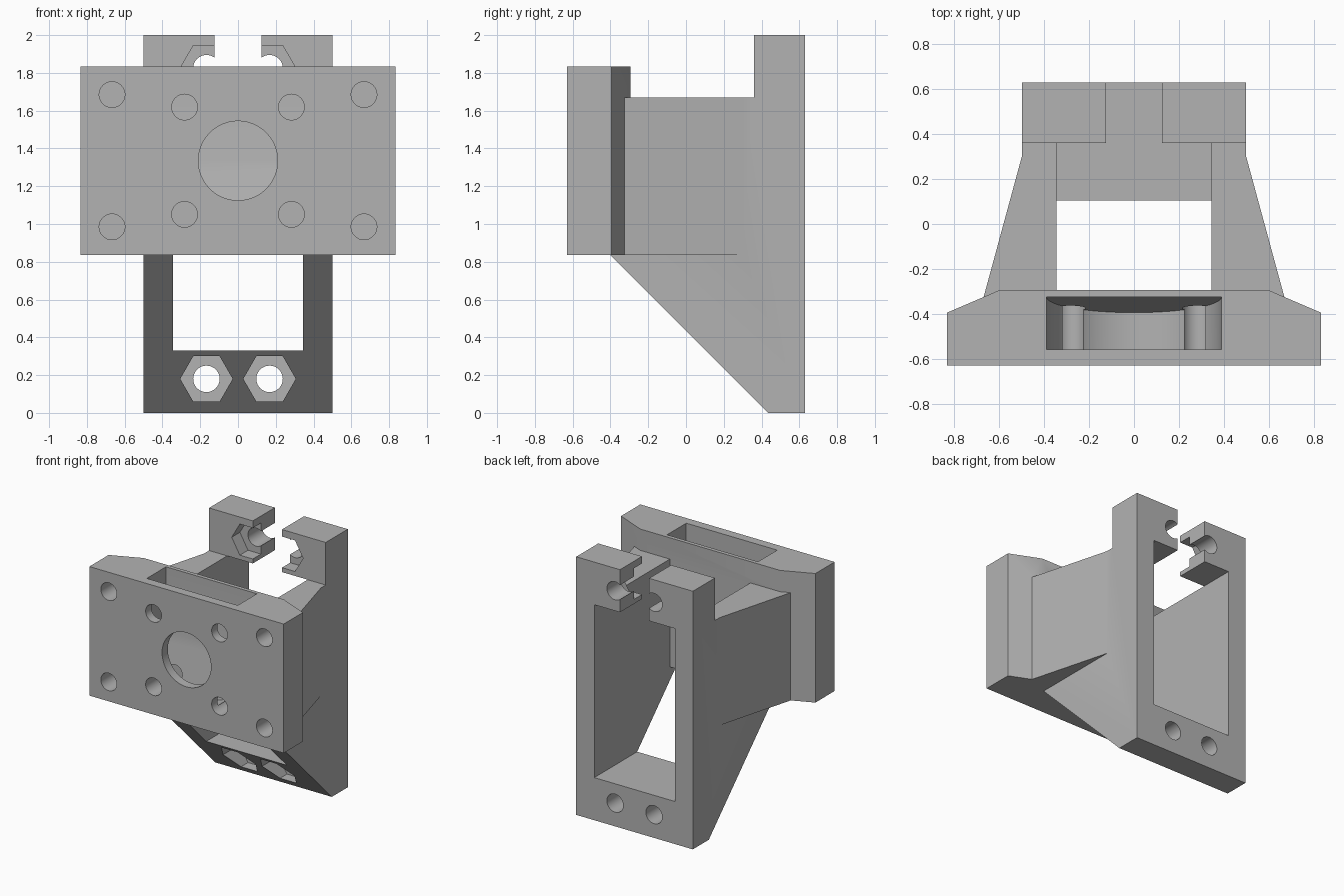
import bpy, bmesh, math

cube = bpy.data.objects.get("Cube")
if cube:
    bpy.data.objects.remove(cube, do_unlink=True)

grey = bpy.data.materials.new("plain grey")
grey.use_nodes = True
grey.diffuse_color = (0.45, 0.45, 0.45, 1)
grey.node_tree.nodes["Principled BSDF"].inputs["Base Color"].default_value = (0.45, 0.45, 0.45, 1)


def prism(name, outline, axis, lo, hi):
    """Extrude a 2D outline along axis 0, 1 or 2."""
    bm = bmesh.new()
    ends = []
    for level in (lo, hi):
        ring = []
        for p in outline:
            co = list(p)
            co.insert(axis, level)
            ring.append(bm.verts.new(co))
        ends.append(ring)
        bm.faces.new(ring)
    n = len(outline)
    for i in range(n):
        j = (i + 1) % n
        bm.faces.new((ends[0][i], ends[0][j], ends[1][j], ends[1][i]))
    bmesh.ops.recalc_face_normals(bm, faces=bm.faces)
    mesh = bpy.data.meshes.new(name)
    bm.to_mesh(mesh)
    bm.free()
    mesh.materials.append(grey)
    obj = bpy.data.objects.new(name, mesh)
    bpy.context.collection.objects.link(obj)
    return obj


def box(name, x, y, z):
    return prism(name, [(-x, y[0]), (x, y[0]), (x, y[1]), (-x, y[1])], 2, *z)


def rod(x, z, radius, lo, hi, sides=48):
    """Round or hexagonal cutter running front to back."""
    ring = [(x + radius * math.cos(i * math.tau / sides),
             z + radius * math.sin(i * math.tau / sides)) for i in range(sides)]
    return prism("cutter", ring, 1, lo, hi)


def combine(target, tool, operation):
    mod = target.modifiers.new("join", "BOOLEAN")
    mod.operation = operation
    mod.solver = "EXACT"
    mod.object = tool
    bpy.context.view_layer.objects.active = target
    bpy.ops.object.modifier_apply(modifier=mod.name)
    bpy.data.objects.remove(tool, do_unlink=True)


def cut(target, tool):
    combine(target, tool, "DIFFERENCE")


def mirrored(half):
    return half + [(-x, y) for x, y in reversed(half)]


# Upright frame with sloping underside
bracket = prism("mounting_bracket", [(0.63, 0), (0.435, 0), (-0.4, 0.835), (-0.4, 1.67),
                                     (0.36, 1.67), (0.36, 2), (0.63, 2)], 0, -0.5, 0.5)

# Side flares widening towards the face plate
flare = prism("side_flares", mirrored([(0.67, -0.4), (0.67, -0.325), (0.49, 0.337)]),
              2, 0.835, 1.67)
combine(bracket, flare, "UNION")

# Window through the frame, open at the top in front of the lugs
cut(bracket, prism("cutter", [(-0.7, 0.33), (0.8, 0.33), (0.8, 1.67), (0.36, 1.67),
                              (0.36, 1.8), (-0.7, 1.8)], 0, -0.345, 0.345))

# Gap between the two top lugs
cut(bracket, box("cutter", 0.125, (0.2, 0.8), (1.6, 2.2)))

# Bolt holes with hexagonal nut pockets
for x in (-0.167, 0.167):
    for z, start in ((0.18, -0.1), (1.825, 0.2)):
        cut(bracket, rod(x, z, 0.07, start, 0.8))
        cut(bracket, rod(x, z, 0.139, start, 0.46, 6))

# Face plate with chamfered back edges
plate = prism("face_plate", mirrored([(0.833, -0.63), (0.833, -0.395), (0.6, -0.295)]),
              2, 0.835, 1.835)
combine(bracket, plate, "UNION")

# Top slot with a round bottom and a leaning back wall
centre, radius = 1.335, 0.39
arc = [(radius * math.cos(a), centre + radius * math.sin(a))
       for a in (math.pi * (1 + i / 32) for i in range(33))]
bowl = prism("cutter", arc, 1, -0.56, -0.325)
for v in bowl.data.vertices:
    if v.co.y > -0.4:
        v.co.y -= 0.07 * (centre - v.co.z) / radius
cut(bracket, bowl)
cut(bracket, box("cutter", radius, (-0.56, -0.325), (centre, 2)))

# Centre bore and screw holes
cut(bracket, rod(0, centre, 0.21, -0.8, -0.45))
for sx in (-1, 1):
    for sz in (-1, 1):
        cut(bracket, rod(sx * 0.283, centre + sz * 0.284, 0.068, -0.8, -0.35))
        cut(bracket, rod(sx * 0.667, centre + sz * 0.35, 0.068, -0.8, -0.43))

# Smooth bores, sharp edges
bpy.ops.object.select_all(action="DESELECT")
bracket.select_set(True)
bpy.context.view_layer.objects.active = bracket
bpy.ops.object.shade_smooth_by_angle(angle=math.radians(30))
